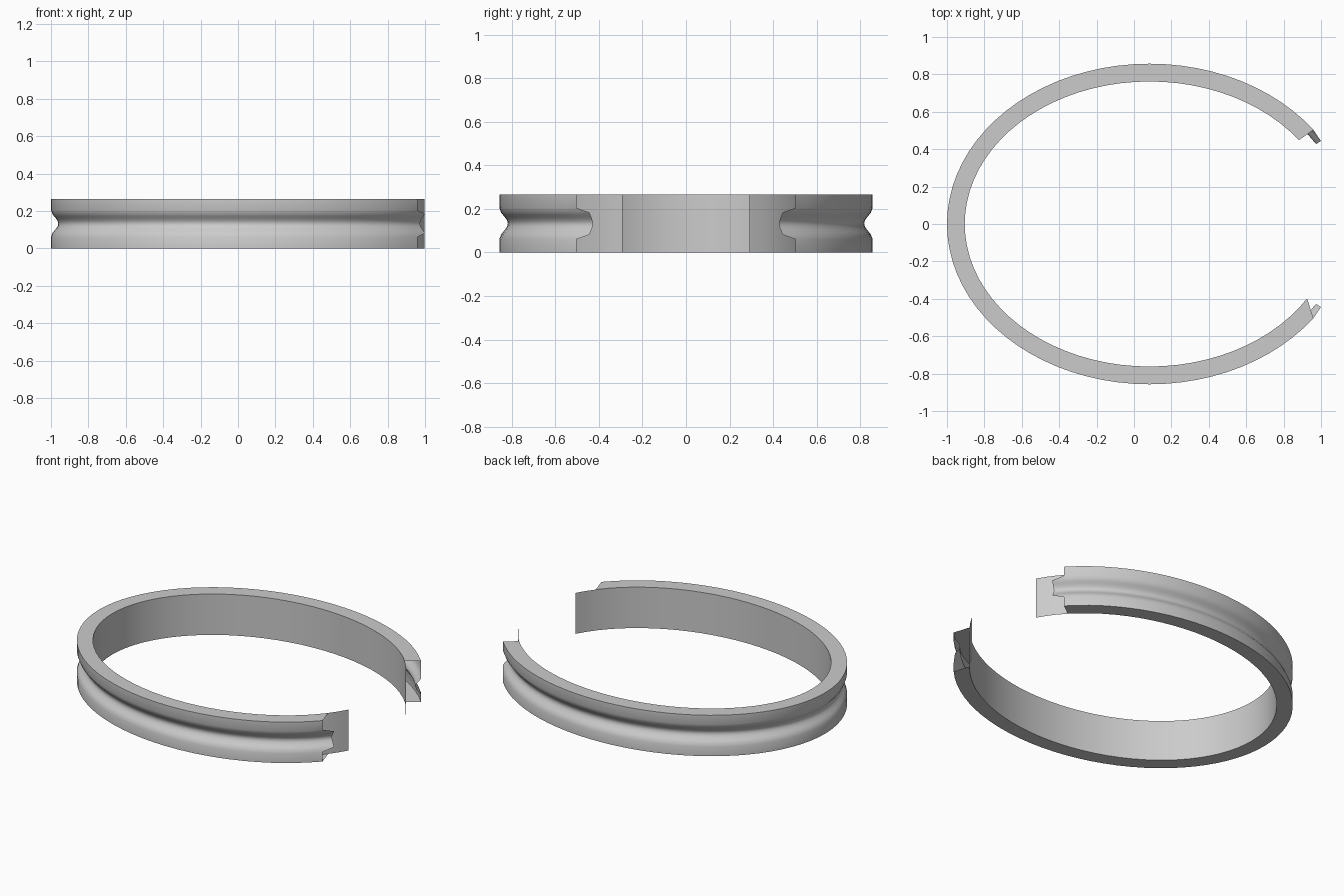
import bpy, bmesh, math

cube = bpy.data.objects.get("Cube")
if cube:
    bpy.data.objects.remove(cube)

SEGMENTS = 80
CENTRE_X = 0.083
OUTER = (1.083, 0.857)
INNER = (0.988, 0.762)
HEIGHT = 0.265
GROOVE_LOW, GROOVE_HIGH, GROOVE_DEPTH = 0.06, 0.205, 0.039


def point(radii, inset, z, step):
    """Point on an elliptical rail at one angular step."""
    a = 2 * math.pi * step / SEGMENTS
    return (CENTRE_X + (radii[0] - inset) * math.cos(a),
            (radii[1] - inset) * math.sin(a), z)


def strip(bm, rail_a, rail_b):
    """Join two rails; each rail stops at its own first and last step."""
    first = min(rail_a[3], rail_b[3])
    last = max(rail_a[4], rail_b[4])
    for i in range(first, last):
        corners = []
        for rail, step in ((rail_a, i), (rail_a, i + 1), (rail_b, i + 1), (rail_b, i)):
            co = point(*rail[:3], min(max(step, rail[3]), rail[4]))
            if co not in corners:
                corners.append(co)
        if len(corners) > 2:
            bm.faces.new([bm.verts.new(co) for co in corners])


bm = bmesh.new()

# Outer side: lower flange, rounded groove, upper flange
flange_span = (8, 72)
groove_span = (7, 73)
outer_rails = [(OUTER, 0, 0, *flange_span), (OUTER, 0, GROOVE_LOW, *flange_span)]
for n in range(11):
    t = 0.15 + 0.07 * n
    depth = GROOVE_DEPTH * (1 - math.cos(2 * math.pi * t)) / 2
    z = GROOVE_LOW + (GROOVE_HIGH - GROOVE_LOW) * t
    outer_rails.append((OUTER, depth, z, *groove_span))
outer_rails += [(OUTER, 0, GROOVE_HIGH, *flange_span), (OUTER, 0, HEIGHT, *flange_span)]
for lower, upper in zip(outer_rails, outer_rails[1:]):
    strip(bm, lower, upper)

# Flat rims, one end trimmed on a slant
strip(bm, (INNER, 0, 0, 8, 73), outer_rails[0])
strip(bm, outer_rails[-1], (INNER, 0, HEIGHT, 8, 73))

# Inner wall runs past the flanges as a thin sheet
strip(bm, (INNER, 0, HEIGHT, 5, 75), (INNER, 0, 0, 5, 75))

bmesh.ops.remove_doubles(bm, verts=bm.verts, dist=0.0001)
mesh = bpy.data.meshes.new("open_grooved_ring")
bm.to_mesh(mesh)
bm.free()

ring = bpy.data.objects.new("open_grooved_ring", mesh)
bpy.context.collection.objects.link(ring)

# Single grey finish
grey = bpy.data.materials.new("plain_grey")
grey.use_nodes = True
colour = (0.6, 0.6, 0.6, 1)
grey.diffuse_color = colour
grey.node_tree.nodes["Principled BSDF"].inputs["Base Color"].default_value = colour
mesh.materials.append(grey)

bpy.context.view_layer.objects.active = ring
ring.select_set(True)
bpy.ops.object.shade_smooth_by_angle(angle=math.radians(30))
